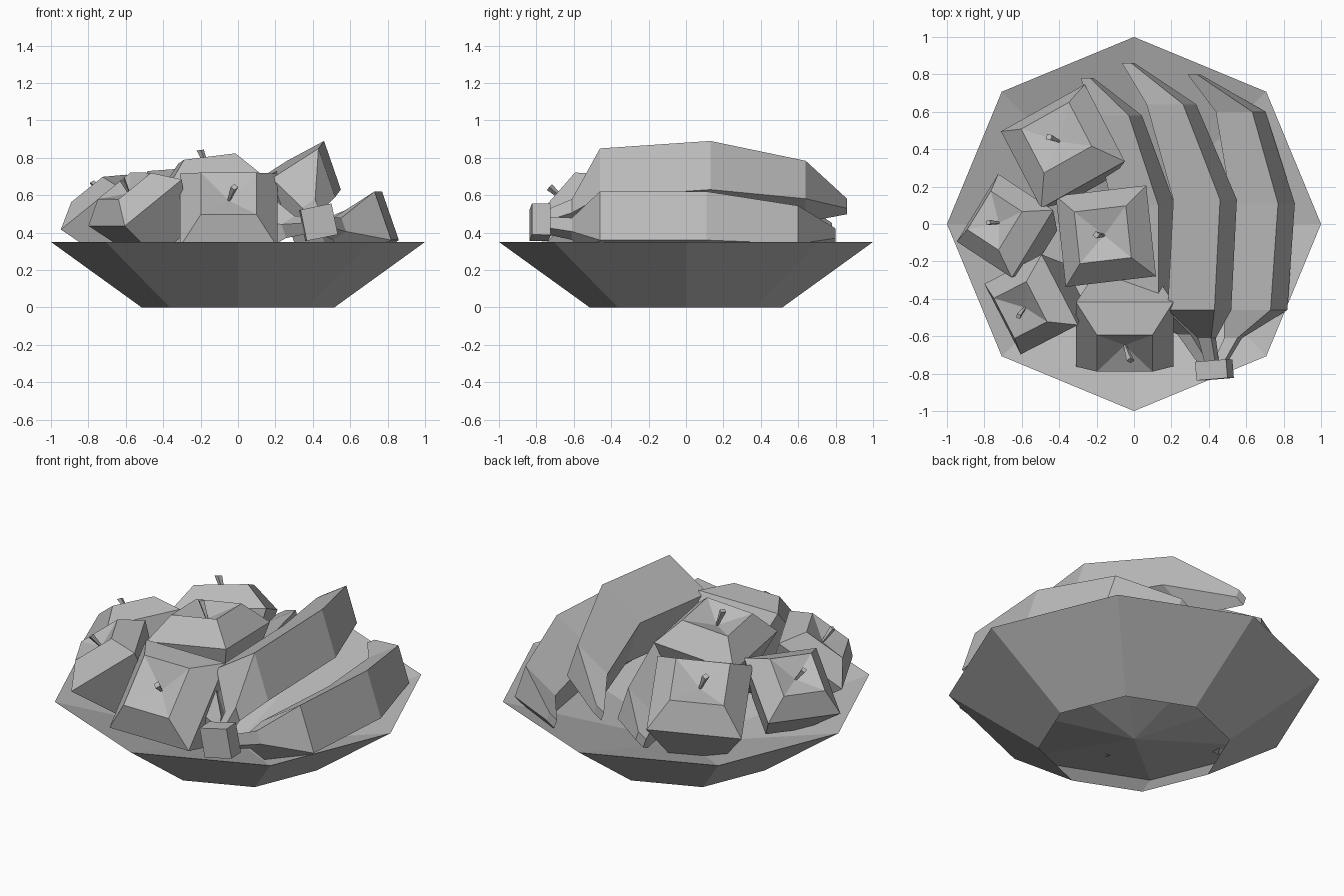
import bpy, bmesh, math
from mathutils import Vector, Matrix

cube = bpy.data.objects.get("Cube")
if cube:
    bpy.data.objects.remove(cube)

grey = bpy.data.materials.new("plain_grey")
grey.use_nodes = True
colour = (0.5, 0.5, 0.5, 1)
grey.diffuse_color = colour
grey.node_tree.nodes["Principled BSDF"].inputs["Base Color"].default_value = colour


def finish(name, bm, matrix=Matrix(), closed=True):
    if closed:
        bmesh.ops.recalc_face_normals(bm, faces=bm.faces)
    mesh = bpy.data.meshes.new(name)
    bm.to_mesh(mesh)
    bm.free()
    mesh.materials.append(grey)
    obj = bpy.data.objects.new(name, mesh)
    obj.matrix_world = matrix
    bpy.context.collection.objects.link(obj)
    return obj


def ring(bm, sides, radius, z, turn=0.0):
    step = 2 * math.pi / sides
    return [bm.verts.new((radius * math.cos(turn + i * step),
                          radius * math.sin(turn + i * step), z)) for i in range(sides)]


def bridge(bm, a, b):
    n = len(a)
    for i in range(n):
        bm.faces.new((a[i], a[(i + 1) % n], b[(i + 1) % n], b[i]))


def fan(bm, loop, point):
    tip = bm.verts.new(point)
    for i in range(len(loop)):
        bm.faces.new((loop[i], loop[(i + 1) % len(loop)], tip))


# Bowl: sloped outer wall, open foot, shallow conical inside
bm = bmesh.new()
foot = ring(bm, 8, 0.515, 0)
rim = ring(bm, 8, 1, 0.35)
bridge(bm, foot, rim)
fan(bm, rim, (0, 0, 0.03))
finish("bowl", bm, closed=False)


# Apples: four-sided bodies with a dimple, and a thin flared stem
def apple(name, centre, axis, edge, half):
    up = Vector(axis).normalized()
    side = Vector(edge)
    side = (side - up * side.dot(up)).normalized()
    frame = Matrix((side, up.cross(side), up)).transposed().to_4x4()
    frame = Matrix.Translation(centre) @ frame @ Matrix.Scale(half, 4)
    diagonal, turn = math.sqrt(2), math.pi / 4
    bm = bmesh.new()
    base, wide, top = [ring(bm, 4, r * diagonal, z, turn)
                       for r, z in ((0.55, -1.3), (1, 0), (0.57, 0.52))]
    bm.faces.new(base[::-1])
    bridge(bm, base, wide)
    bridge(bm, wide, top)
    fan(bm, top, (0, 0, 0.3))
    finish(name, bm, frame)
    bm = bmesh.new()
    low, high = ring(bm, 4, 0.03, 0.28), ring(bm, 4, 0.08, 0.72)
    for v in high:
        v.co.x += 0.12
    bm.faces.new(low[::-1])
    bridge(bm, low, high)
    bm.faces.new(high)
    finish(name + "_stem", bm, frame)


apple("front_apple", (-0.05, -0.59, 0.52), (0, -0.75, 0.66), (1, 0, 0), 0.26)
apple("centre_apple", (-0.15, -0.065, 0.67), (-0.13, 0.06, 0.98), (-0.46, -0.05, 0), 0.245)
apple("back_apple", (-0.38, 0.415, 0.555), (-0.26, 0.35, 0.9), (-0.46, -0.24, 0), 0.257)
apple("side_apple", (-0.69, -0.01, 0.545), (-0.5, 0.26, 0.83), (-0.23, -0.35, 0), 0.212)
apple("side_front_apple", (-0.55, -0.43, 0.56), (-0.52, -0.27, 0.81), (0.19, -0.37, 0), 0.212)


# Bananas: one four-sided section lofted along a bent path
SECTION = ((0.08, 0.21), (0.17, -0.05), (-0.08, -0.21), (-0.17, 0.05))


def banana(name, path):
    bm = bmesh.new()
    loops = [[bm.verts.new((x + s * dx, y, z + s * dz)) for dx, dz in SECTION]
             for x, y, z, s in path]
    for a, b in zip(loops, loops[1:]):
        bridge(bm, a, b)
    bm.faces.new(loops[0][::-1])
    bm.faces.new(loops[-1])
    finish(name, bm)


banana("outer_banana", [(0.45, -0.76, 0.44, 0.22), (0.53, -0.61, 0.42, 0.28), (0.65, -0.46, 0.41, 1),
                        (0.69, 0.11, 0.41, 1), (0.57, 0.6, 0.38, 0.78), (0.32, 0.8, 0.38, 0.2)])
banana("middle_banana", [(0.42, -0.76, 0.47, 0.22), (0.39, -0.61, 0.52, 0.28), (0.35, -0.46, 0.64, 1),
                         (0.38, 0.13, 0.68, 1), (0.2, 0.64, 0.62, 0.78), (-0.03, 0.86, 0.54, 0.2)])
banana("inner_banana", [(0.39, -0.76, 0.44, 0.22), (0.28, -0.59, 0.43, 0.28), (0.05, -0.42, 0.42, 1),
                        (0.05, 0.1, 0.43, 1), (-0.09, 0.58, 0.42, 0.78), (-0.25, 0.78, 0.41, 0.2)])

# Joined stalk of the bunch
bm = bmesh.new()
bmesh.ops.create_cube(bm, size=1)
turn = Matrix.Rotation(-0.2, 4, "Y") @ Matrix.Rotation(0.08, 4, "Z")
finish("banana_stalk", bm, Matrix.Translation((0.43, -0.78, 0.455)) @ turn
       @ Matrix.Diagonal((0.17, 0.1, 0.17, 1)))
